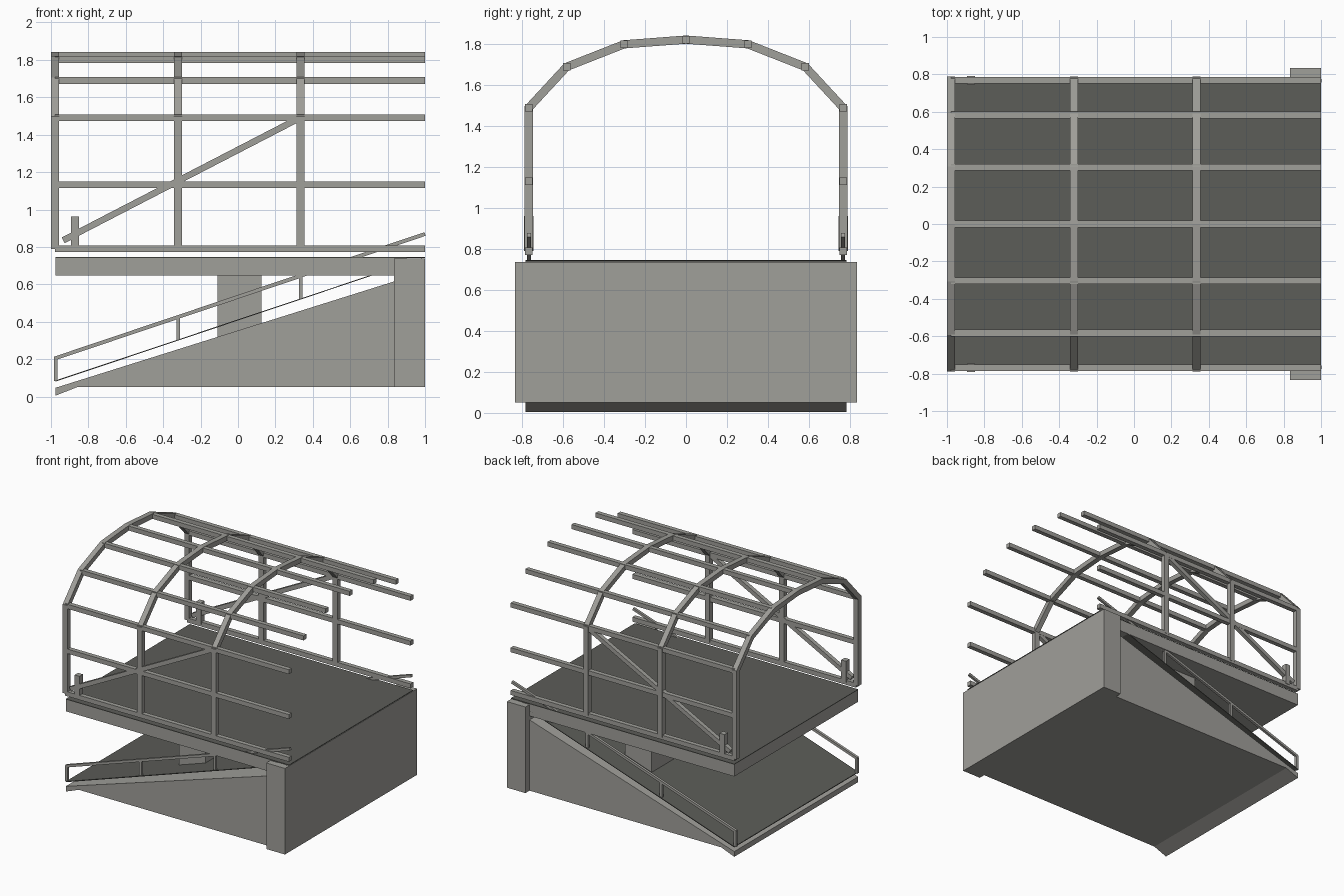
import bpy, bmesh, math
from mathutils import Vector

if "Cube" in bpy.data.objects:
    bpy.data.objects.remove(bpy.data.objects["Cube"])


def material(name, rgb):
    m = bpy.data.materials.new(name)
    m.diffuse_color = (*rgb, 1)
    m.use_nodes = True
    m.node_tree.nodes["Principled BSDF"].inputs["Base Color"].default_value = m.diffuse_color
    return m


LIGHT = material("light grey", (0.352, 0.348, 0.323))
DARK = material("dark grey deck", (0.107, 0.109, 0.098))


def finish(name, bm, mat):
    bmesh.ops.recalc_face_normals(bm, faces=bm.faces)
    me = bpy.data.meshes.new(name)
    bm.to_mesh(me)
    bm.free()
    me.materials.append(mat)
    ob = bpy.data.objects.new(name, me)
    bpy.context.collection.objects.link(ob)
    return ob


def extrude(name, points, direction, mat=LIGHT):
    """Flat outline pushed along a direction."""
    bm = bmesh.new()
    face = bm.faces.new([bm.verts.new(p) for p in points])
    ext = bmesh.ops.extrude_face_region(bm, geom=[face])
    bmesh.ops.translate(bm, vec=direction,
                        verts=[v for v in ext["geom"] if isinstance(v, bmesh.types.BMVert)])
    return finish(name, bm, mat)


def side_profile(name, xz, y0, y1, mat=LIGHT):
    return extrude(name, [(x, y0, z) for x, z in xz], (0, y1 - y0, 0), mat)


def box(name, x0, x1, y0, y1, z0, z1, mat=LIGHT):
    return side_profile(name, [(x0, z0), (x1, z0), (x1, z1), (x0, z1)], y0, y1, mat)


def bar(name, a, b, y, t):
    """Straight bar in the xz plane with square cut ends."""
    a, b = Vector(a), Vector(b)
    d = (b - a).normalized()
    n = Vector((-d.y, d.x)) * t / 2
    return side_profile(name, [a - n, b - n, b + n, a + n], y - t / 2, y + t / 2)


# Base: rear block, ramp wedge, central pillar, upper platform
box("rear_block", 0.835, 1.0, -0.835, 0.835, 0.05, 0.738)
side_profile("ramp_wedge", [(-0.975, 0.005), (-0.86, 0.05), (0.84, 0.05),
                            (0.84, 0.617), (-0.975, 0.047)], -0.783, 0.783)
box("central_pillar", -0.11, 0.125, -0.59, 0.59, 0.25, 0.735)
box("upper_platform", -0.975, 0.9, -0.783, 0.783, 0.647, 0.741)

# Dark deck sheets: level floor and sloping ramp
box("floor_deck", -0.975, 1.0, -0.783, 0.783, 0.741, 0.746, DARK)
side_profile("ramp_deck", [(-0.975, 0.08), (0.98, 0.735), (0.98, 0.74), (-0.975, 0.086)],
             -0.783, 0.783, DARK)

# Arched frames: mitred band along the roof outline
half = [(0.768, 0.79), (0.768, 1.49), (0.583, 1.69), (0.303, 1.80), (0.0, 1.823)]
path = [Vector(p) for p in half] + [Vector((-y, z)) for y, z in reversed(half[:-1])]


def offset(path, dist):
    out = []
    for i, p in enumerate(path):
        d0 = (p - path[i - 1]).normalized() if i else None
        d1 = (path[i + 1] - p).normalized() if i < len(path) - 1 else None
        d0, d1 = d0 or d1, d1 or d0
        n = Vector((d0.y + d1.y, -d0.x - d1.x)).normalized()
        out.append(p + n * dist / n.dot(Vector((d0.y, -d0.x))))
    return out


outer, inner = offset(path, 0.02), offset(path, -0.02)
FRAMES = (-0.978, -0.32, 0.335)
for k, x in enumerate(FRAMES):
    bm = bmesh.new()
    rings = [[bm.verts.new((x + s, p.x, p.y))
              for s, p in ((-0.021, o), (0.021, o), (0.021, i), (-0.021, i))]
             for o, i in zip(outer, inner)]
    for r, q in zip(rings, rings[1:]):
        for j in range(4):
            bm.faces.new((r[j], r[(j + 1) % 4], q[(j + 1) % 4], q[j]))
    bm.faces.new(rings[0])
    bm.faces.new(rings[-1])
    finish(f"arch_frame_{k + 1}", bm, LIGHT)

# Long rails at every arch joint, plus mid-height rails
joints = half + [(0.768, 1.132)]
rails = joints + [(-y, z) for y, z in joints if y > 0]
for k, (y, z) in enumerate(rails):
    t = 0.018
    box(f"long_rail_{k + 1}", -0.978, 1.0, y - t, y + t, z - t, z + t)

# Side details: diagonal brace, short post, ramp handrail with posts
for side, s in (("front", -1), ("back", 1)):
    bar(f"{side}_brace", (-0.935, 0.835), (0.335, 1.492), s * 0.768, 0.034)
    box(f"{side}_short_post", -0.893, -0.85, s * 0.768 - 0.022, s * 0.768 + 0.022, 0.79, 0.962)
    bar(f"{side}_handrail", (-0.982, 0.203), (1.0, 0.869), s * 0.766, 0.02)
    for k, x in enumerate((-0.975, -0.32, 0.335)):
        z = 0.083 + 0.335 * (x + 0.975)
        box(f"{side}_handrail_post_{k + 1}", x - 0.01, x + 0.01,
            s * 0.766 - 0.01, s * 0.766 + 0.01, z, z + 0.122)
